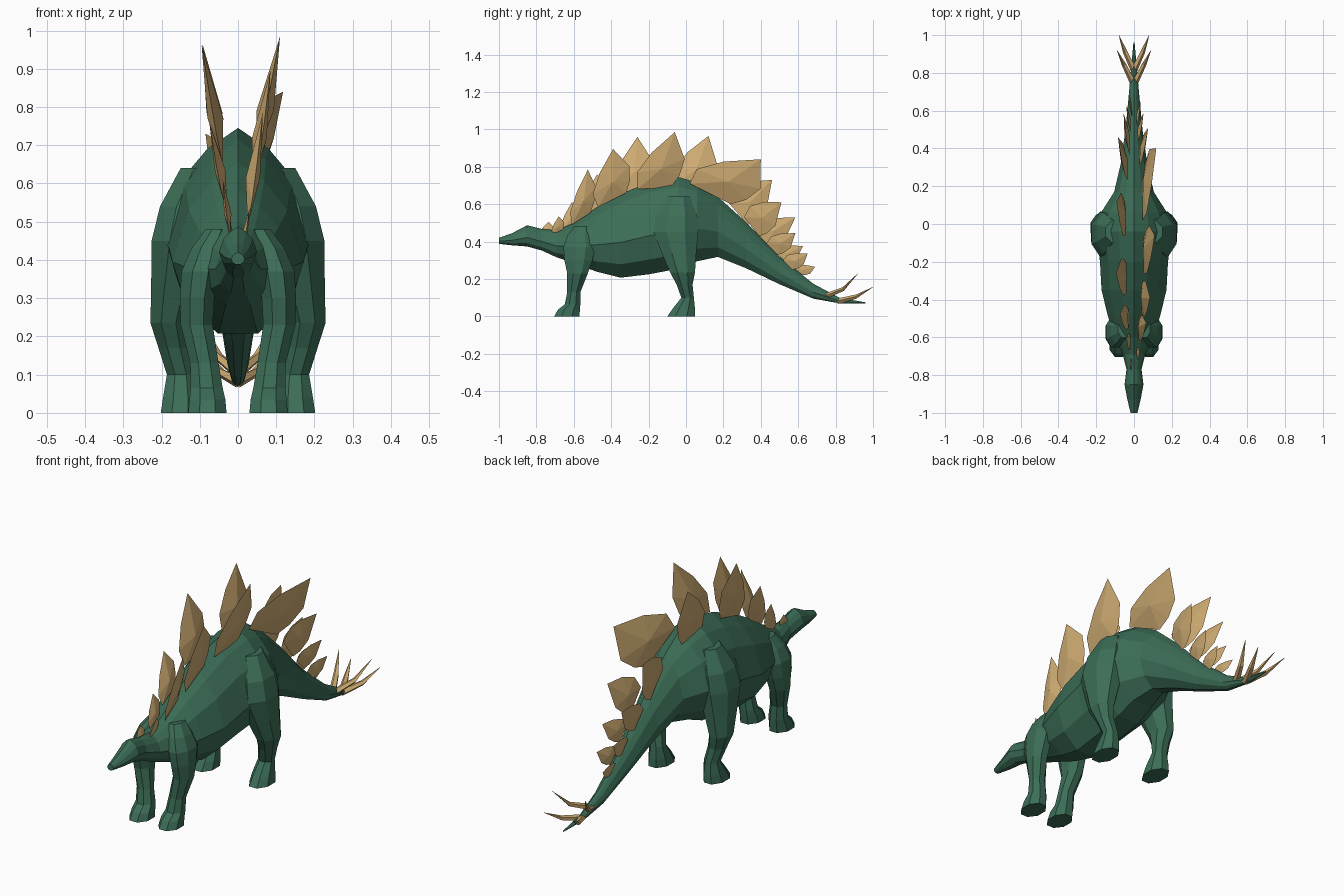
import bpy, bmesh, math
from mathutils import Vector


def material(name, color):
    m = bpy.data.materials.new(name)
    m.diffuse_color = color
    return m


GREEN = material("green_hide", (0.045, 0.155, 0.095, 1))
TAN = material("tan_plate", (0.62, 0.41, 0.17, 1))


def make(name, verts, faces, mat):
    bm = bmesh.new()
    vs = [bm.verts.new(v) for v in verts]
    for f in faces:
        bm.faces.new([vs[i] for i in f])
    bmesh.ops.recalc_face_normals(bm, faces=bm.faces[:])
    me = bpy.data.meshes.new(name)
    bm.to_mesh(me)
    bm.free()
    me.materials.append(mat)
    ob = bpy.data.objects.new(name, me)
    bpy.context.collection.objects.link(ob)
    return ob


def loft(name, rings, mat):
    """Skin a list of equal-length rings and cap both ends."""
    n = len(rings[0])
    verts = [v for r in rings for v in r]
    faces = [(a * n + i, a * n + (i + 1) % n, (a + 1) * n + (i + 1) % n, (a + 1) * n + i)
             for a in range(len(rings) - 1) for i in range(n)]
    faces += [tuple(range(n)), tuple(range(len(verts) - n, len(verts)))]
    return make(name, verts, faces, mat)


# Body, head and tail: stations of y, top z, bottom z, half width
HALF = [(0.4, 0.89), (0.75, 0.72), (1, 0.42), (0.78, 0.16), (0.3, 0)]
SECTION = [(0, 1)] + HALF + [(-x, t) for x, t in reversed(HALF)]
STATIONS = [
    (-1.0, 0.42, 0.388, 0.018), (-0.93, 0.445, 0.38, 0.035),
    (-0.85, 0.487, 0.374, 0.05), (-0.77, 0.467, 0.352, 0.04),
    (-0.69, 0.46, 0.315, 0.06), (-0.6, 0.50, 0.285, 0.105),
    (-0.48, 0.58, 0.24, 0.14), (-0.35, 0.655, 0.207, 0.172),
    (-0.2, 0.715, 0.225, 0.18), (-0.04, 0.745, 0.255, 0.2),
    (0.06, 0.715, 0.295, 0.175), (0.17, 0.64, 0.318, 0.105),
    (0.32, 0.505, 0.258, 0.07), (0.5, 0.32, 0.172, 0.045),
    (0.68, 0.175, 0.095, 0.028), (0.82, 0.1, 0.07, 0.016),
    (0.96, 0.075, 0.068, 0.003)]
loft("body", [[(x * w, y, bot + t * (top - bot)) for x, t in SECTION]
              for y, top, bot, w in STATIONS], GREEN)

# Legs: stations of z, x centre, x radius, front y, back y
FRONT_LEG = [(0, 0.08, 0.05, -0.705, -0.57), (0.035, 0.08, 0.047, -0.685, -0.567),
             (0.065, 0.082, 0.042, -0.648, -0.565), (0.13, 0.088, 0.037, -0.635, -0.565),
             (0.23, 0.108, 0.042, -0.635, -0.525), (0.30, 0.107, 0.045, -0.65, -0.50),
             (0.37, 0.098, 0.05, -0.655, -0.485), (0.43, 0.08, 0.042, -0.635, -0.50),
             (0.48, 0.055, 0.03, -0.60, -0.51)]
HIND_LEG = [(0, 0.152, 0.05, -0.1, 0.048), (0.04, 0.15, 0.046, -0.072, 0.048),
            (0.1, 0.15, 0.036, -0.025, 0.042), (0.17, 0.168, 0.04, -0.05, 0.035),
            (0.235, 0.182, 0.047, -0.085, 0.048), (0.34, 0.165, 0.062, -0.13, 0.055),
            (0.45, 0.145, 0.081, -0.175, 0.065), (0.54, 0.13, 0.074, -0.16, 0.06),
            (0.64, 0.09, 0.06, -0.1, 0.02)]
for side, label in ((1, "right"), (-1, "left")):
    for part, data in (("front", FRONT_LEG), ("hind", HIND_LEG)):
        rings = []
        for z, cx, rx, y0, y1 in data:
            ring = []
            for k in range(8):
                a = math.tau * (k + 0.5) / 8
                ring.append((side * (cx + rx * math.cos(a) / 0.924),
                             (y0 + y1) / 2 + (y1 - y0) / 2 * math.sin(a) / 0.924, z))
            rings.append(ring)
        loft(f"{part}_leg_{label}", rings, GREEN)


# Back plates: faceted leaf with a ridge in the middle of each side
def plate(name, side, b0y, b0z, b1y, b1z, ty, tz, bx, tx):
    b0, b1, tip = (Vector((side * bx, b0y, b0z)), Vector((side * bx, b1y, b1z)),
                   Vector((side * tx, ty, tz)))
    mid = (b0 + b1) / 2
    a, h = tip - mid, b0 - mid
    rim = [mid + a * u + h * k for u, k in
           ((0, 1), (0.3, 1.4), (0.65, 0.95), (1, 0), (0.5, -1.2), (0.2, -1.25), (0, -1))]
    t = Vector((a.length * 0.07, 0, 0))
    core = mid + a * 0.35
    n = len(rim)
    faces = [(i, (i + 1) % n, n + s) for i in range(n) for s in (0, 1)]
    make(name, rim + [core + t, core - t], faces, TAN)


RIGHT = [(-0.71, 0.44, -0.66, 0.46, -0.68, 0.535, 0.015, 0.03),
         (-0.61, 0.49, -0.51, 0.555, -0.525, 0.785, 0.025, 0.065),
         (-0.47, 0.585, -0.32, 0.66, -0.39, 0.895, 0.04, 0.085),
         (-0.26, 0.68, -0.08, 0.69, -0.06, 0.985, 0.05, 0.11),
         (0.02, 0.71, 0.24, 0.60, 0.40, 0.84, 0.045, 0.118),
         (0.31, 0.53, 0.39, 0.43, 0.51, 0.61, 0.03, 0.075),
         (0.43, 0.39, 0.49, 0.33, 0.585, 0.445, 0.02, 0.05),
         (0.52, 0.30, 0.57, 0.25, 0.65, 0.335, 0.015, 0.035)]
LEFT = [(-0.77, 0.44, -0.72, 0.45, -0.735, 0.505, 0.012, 0.022),
        (-0.66, 0.455, -0.59, 0.495, -0.61, 0.61, 0.02, 0.04),
        (-0.55, 0.53, -0.45, 0.59, -0.475, 0.76, 0.03, 0.075),
        (-0.36, 0.65, -0.21, 0.69, -0.26, 0.96, 0.04, 0.095),
        (-0.06, 0.70, 0.10, 0.68, 0.12, 0.965, 0.045, 0.093),
        (0.23, 0.605, 0.33, 0.49, 0.46, 0.73, 0.035, 0.085),
        (0.37, 0.455, 0.44, 0.38, 0.585, 0.53, 0.025, 0.055),
        (0.48, 0.345, 0.53, 0.29, 0.625, 0.375, 0.018, 0.04),
        (0.57, 0.26, 0.61, 0.22, 0.69, 0.265, 0.012, 0.025)]
for side, label, rows in ((1, "right", RIGHT), (-1, "left", LEFT)):
    for i, row in enumerate(rows):
        plate(f"back_plate_{label}_{i + 1}", side, *row)

# Tail spikes: curved, tapering, two pairs
SPIKES = [((0.0, 0.74, 0.105), (0.05, 0.84, 0.145), (0.09, 0.92, 0.23)),
          ((0.0, 0.815, 0.082), (0.045, 0.91, 0.105), (0.08, 1.0, 0.157))]
for side, label in ((1, "right"), (-1, "left")):
    for i, path in enumerate(SPIKES):
        rings = []
        for (x, y, z), r in zip(path, (0.016, 0.012, 0.0008)):
            rings.append([(side * (x + r * math.cos(math.tau * k / 5)), y - r * 0.5 * math.cos(math.tau * k / 5),
                           z + r * math.sin(math.tau * k / 5)) for k in range(5)])
        loft(f"tail_spike_{label}_{i + 1}", rings, TAN)
